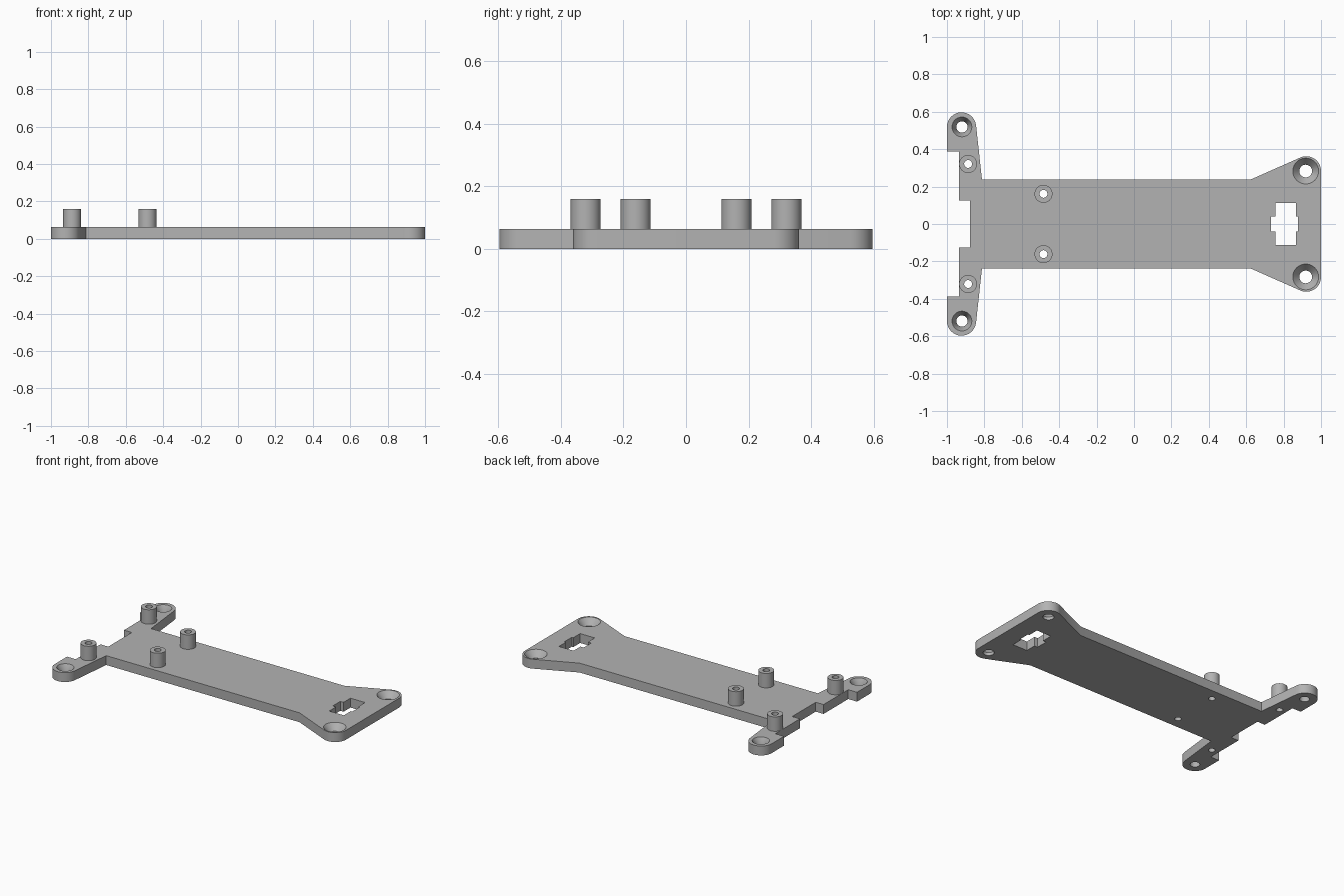
import bpy, bmesh
from math import sin, cos, pi, radians

THICK, POST_TOP = 0.063, 0.16

cube = bpy.data.objects.get("Cube")
if cube:
    bpy.data.objects.remove(cube, do_unlink=True)

grey = bpy.data.materials.new("grey_plastic")
grey.use_nodes = True
colour = (0.45, 0.45, 0.45, 1)
grey.diffuse_color = colour
grey.node_tree.nodes["Principled BSDF"].inputs["Base Color"].default_value = colour


def finish(name, bm):
    bmesh.ops.recalc_face_normals(bm, faces=bm.faces)
    mesh = bpy.data.meshes.new(name)
    bm.to_mesh(mesh)
    bm.free()
    mesh.materials.append(grey)
    obj = bpy.data.objects.new(name, mesh)
    bpy.context.collection.objects.link(obj)
    return obj


def activate(obj):
    bpy.ops.object.select_all(action='DESELECT')
    obj.select_set(True)
    bpy.context.view_layer.objects.active = obj


def prism(name, outline, z0, z1):
    bm = bmesh.new()
    face = bm.faces.new([bm.verts.new((x, y, z0)) for x, y in outline])
    top = bmesh.ops.extrude_face_region(bm, geom=[face])
    verts = [v for v in top["geom"] if isinstance(v, bmesh.types.BMVert)]
    bmesh.ops.translate(bm, verts=verts, vec=(0, 0, z1 - z0))
    return finish(name, bm)


def lathe(name, centre, profile, closed, steps=40):
    """Turn (radius, z) points about a vertical axis; closed joins last to first."""
    bm = bmesh.new()
    x, y = centre
    rings = [[bm.verts.new((x + r * cos(2 * pi * i / steps), y + r * sin(2 * pi * i / steps), z))
              for i in range(steps)] for r, z in profile]
    pairs = list(zip(rings, rings[1:]))
    if closed:
        pairs.append((rings[-1], rings[0]))
    else:
        bm.faces.new(rings[0])
        bm.faces.new(rings[-1])
    for a, b in pairs:
        for i in range(steps):
            j = (i + 1) % steps
            bm.faces.new((a[i], a[j], b[j], b[i]))
    return finish(name, bm)


def arc(cx, cy, r, start, end, steps=16):
    angles = [radians(start + (end - start) * i / steps) for i in range(steps + 1)]
    return [(cx + r * cos(a), cy + r * sin(a)) for a in angles]


def mirrored(half):
    return half + [(x, -y) for x, y in reversed(half)]


# Base plate outline: notched end, rounded tabs, straight body, flared end
half = [(-0.877, 0.125), (-0.935, 0.125), (-0.935, 0.387), (-1, 0.387)]
half += arc(-0.922, 0.519, 0.078, 180, 6)
half += [(-0.813, 0.238), (0.624, 0.238)]
half += arc(0.921, 0.283, 0.079, 114, 0)
plate = prism("base_plate", mirrored(half), 0, THICK)

# Cutters: cross-shaped slot, countersunk screw holes, post bores
slot = [(0.733, 0.04), (0.757, 0.04), (0.757, 0.113),
        (0.866, 0.113), (0.866, 0.04), (0.877, 0.04)]
cutters = [prism("slot_cutter", mirrored(slot), -0.02, 0.1)]
screws = [(-0.92, 0.519, 0.03, 0.053), (0.918, 0.283, 0.034, 0.069)]
posts = [(-0.887, 0.321), (-0.484, 0.161)]
for side in (1, -1):
    for x, y, r, head in screws:
        profile = [(r, -0.02), (r, 0.02), (head, THICK), (head, 0.1)]
        cutters.append(lathe("screw_cutter", (x, side * y), profile, False))
    for x, y in posts:
        cutters.append(lathe("bore_cutter", (x, side * y), [(0.021, -0.02), (0.021, 0.1)], False))

for cutter in cutters:
    cutter.hide_render = True
    activate(plate)
    mod = plate.modifiers.new("cut", 'BOOLEAN')
    mod.operation, mod.solver, mod.object = 'DIFFERENCE', 'EXACT', cutter
    bpy.ops.object.modifier_apply(modifier=mod.name)
    bpy.data.objects.remove(cutter, do_unlink=True)

# Hollow standoff posts
parts = [plate]
for side, label in ((1, "left"), (-1, "right")):
    for (x, y), place in zip(posts, ("end", "inner")):
        tube = [(0.021, THICK), (0.048, THICK), (0.048, POST_TOP), (0.021, POST_TOP)]
        parts.append(lathe(f"{label}_{place}_post", (x, side * y), tube, True))

for part in parts:
    activate(part)
    bpy.ops.object.shade_smooth_by_angle(angle=radians(30))
